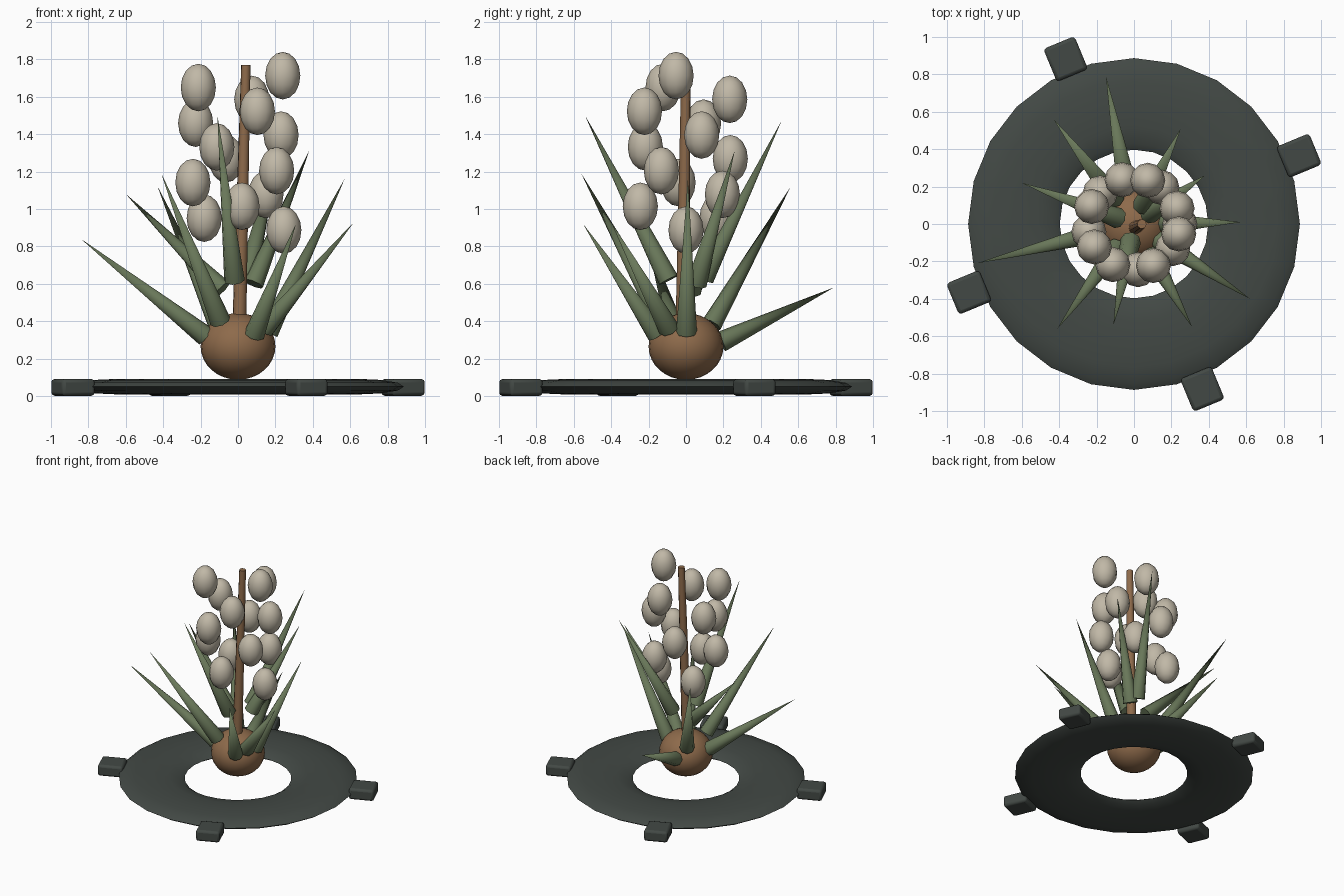
import bpy
import math
from mathutils import Vector

cube = bpy.data.objects.get("Cube")
if cube:
    bpy.data.objects.remove(cube, do_unlink=True)


def material(name, rgb):
    mat = bpy.data.materials.new(name)
    mat.use_nodes = True
    color = (*rgb, 1)
    mat.diffuse_color = color
    mat.node_tree.nodes["Principled BSDF"].inputs["Base Color"].default_value = color
    return mat


dark_grey = material("dark grey", (0.055, 0.066, 0.059))
brown = material("brown", (0.27, 0.145, 0.07))
leaf_green = material("leaf green", (0.14, 0.185, 0.10))
cream = material("cream", (0.53, 0.48, 0.385))


def finish(name, mat, angle=60):
    obj = bpy.context.object
    obj.name = name
    obj.data.materials.append(mat)
    bpy.ops.object.transform_apply(location=False, rotation=False, scale=True)
    bpy.ops.object.shade_smooth_by_angle(angle=math.radians(angle))
    return obj


def taper(name, mat, start, end, r1, r2, sides):
    """Cone or tapered rod running from start to end."""
    start, end = Vector(start), Vector(end)
    axis = end - start
    bpy.ops.mesh.primitive_cone_add(
        vertices=sides, radius1=r1, radius2=r2, depth=axis.length,
        location=(start + end) / 2,
        rotation=axis.to_track_quat("Z", "Y").to_euler())
    return finish(name, mat)


def ball(name, mat, location, radius, height, segments, rings):
    bpy.ops.mesh.primitive_uv_sphere_add(
        segments=segments, ring_count=rings, radius=1, location=location)
    bpy.context.object.scale = (radius, radius, height)
    return finish(name, mat)


# Flattened ring on the ground
bpy.ops.mesh.primitive_torus_add(
    major_segments=24, minor_segments=12, major_radius=0.642,
    minor_radius=0.245, location=(0, 0, 0.05))
bpy.context.object.scale.z = 0.17
finish("ground_ring", dark_grey)

# Four bevelled tabs around the ring
for i in range(4):
    a = math.radians(22.5 + 90 * i)
    bpy.ops.mesh.primitive_cube_add(
        size=1, location=(0.955 * math.cos(a), 0.955 * math.sin(a), 0.046),
        rotation=(0, 0, a))
    bpy.context.object.scale = (0.19, 0.18, 0.09)
    tab = finish(f"ring_tab_{i + 1}", dark_grey, 30)
    bevel = tab.modifiers.new("soft edges", "BEVEL")
    bevel.width = 0.018
    bevel.segments = 2

# Bulb and stalk
ball("bulb", brown, (0, 0, 0.265), 0.2, 0.178, 24, 16)
taper("stalk", brown, (0.005, -0.02, 0.3), (0.042, 0, 1.77), 0.038, 0.025, 10)

# Pointed leaves: tip, then radius and height of the base
leaves = [
    ((-0.15, 0.79, 0.58), 0.19, 0.29),
    ((-0.43, 0.56, 1.12), 0.17, 0.38),
    ((-0.60, 0.22, 1.08), 0.09, 0.57),
    ((-0.84, -0.21, 0.84), 0.18, 0.32),
    ((-0.41, -0.56, 1.19), 0.16, 0.40),
    ((-0.11, -0.54, 1.50), 0.095, 0.62),
    ((0.31, -0.55, 0.92), 0.18, 0.33),
    ((0.62, -0.40, 0.93), 0.17, 0.36),
    ((0.57, 0.01, 1.16), 0.16, 0.34),
    ((0.38, 0.26, 1.31), 0.10, 0.60),
    ((0.25, 0.51, 1.47), 0.11, 0.63),
]
for i, (tip, reach, height) in enumerate(leaves):
    out = Vector((tip[0], tip[1], 0)).normalized() * reach
    taper(f"leaf_{i + 1}", leaf_green, (out.x, out.y, height), tip, 0.056, 0, 8)

# Berries spiralling up around the stalk
for i in range(14):
    a = math.radians(137.5 * i)
    spot = (0.245 * math.cos(a), 0.245 * math.sin(a), 0.887 + 0.0635 * i)
    ball(f"berry_{i + 1}", cream, spot, 0.094, 0.127, 12, 8)
